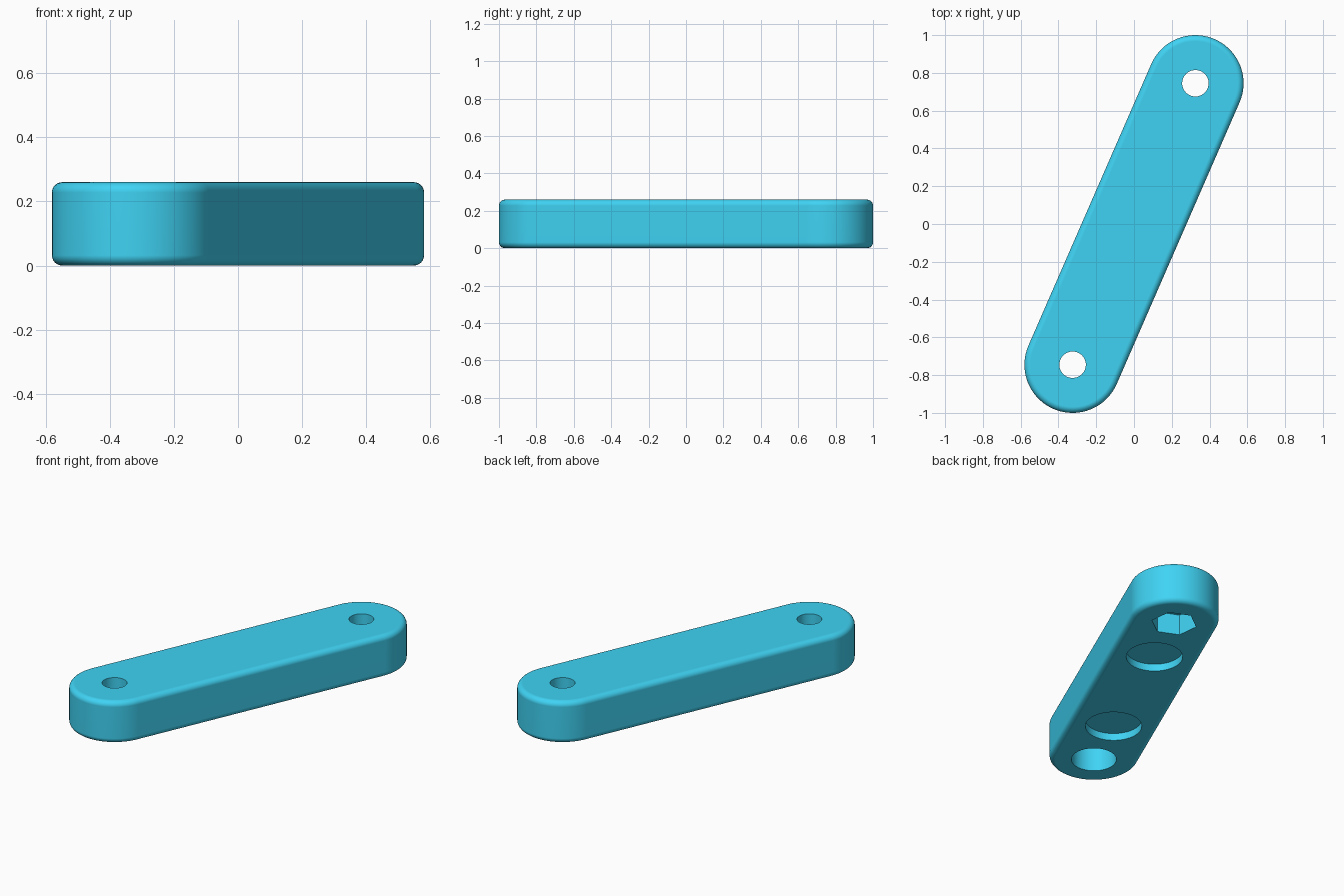
import bpy, bmesh
from math import pi, sin, cos, atan2, hypot

if "Cube" in bpy.data.objects:
    bpy.data.objects.remove(bpy.data.objects["Cube"])

HX, HY = 0.325, 0.745          # bolt hole centre
HALF = hypot(HX, HY)           # half hole spacing
ANGLE = atan2(HY, HX)          # direction of the bar
R, H, F = 0.255, 0.26, 0.032   # end radius, thickness, edge rounding


def finish(bm, name):
    mesh = bpy.data.meshes.new(name)
    bmesh.ops.recalc_face_normals(bm, faces=bm.faces)
    bm.to_mesh(mesh)
    bm.free()
    ob = bpy.data.objects.new(name, mesh)
    bpy.context.collection.objects.link(ob)
    ob.rotation_euler.z = ANGLE
    return ob


def stadium(bm, r, z, n=40):
    ring = []
    for side in (1, -1):
        for i in range(n + 1):
            a = -pi / 2 + pi * i / n
            ring.append(bm.verts.new((side * (HALF + r * cos(a)), side * r * sin(a), z)))
    return ring


def prism(name, x, r, z0, z1, sides, turn=0.0):
    bm = bmesh.new()
    ring = [bm.verts.new((x + r * cos(turn + 2 * pi * i / sides),
                          r * sin(turn + 2 * pi * i / sides), z0)) for i in range(sides)]
    face = bm.faces.new(ring)
    top = bmesh.ops.extrude_face_region(bm, geom=[face])
    verts = [v for v in top["geom"] if isinstance(v, bmesh.types.BMVert)]
    bmesh.ops.translate(bm, verts=verts, vec=(0, 0, z1 - z0))
    ob = finish(bm, name)
    ob.hide_render = True
    return ob


# Round-ended bar with rounded top and bottom edges
bm = bmesh.new()
steps = 6
profile = [(R - F + F * sin(pi / 2 * i / steps), F - F * cos(pi / 2 * i / steps))
           for i in range(steps + 1)]
profile += [(r, H - z) for r, z in reversed(profile)]
rings = [stadium(bm, r, z) for r, z in profile]
for a, b in zip(rings, rings[1:]):
    for i in range(len(a)):
        j = (i + 1) % len(a)
        bm.faces.new((a[i], a[j], b[j], b[i]))
bm.faces.new(rings[0][::-1])
bm.faces.new(rings[-1])
bar = finish(bm, "link_bar")

# Bolt holes, bolt head bore, nut pocket and shallow round recesses
cutters = [prism("bolt_head_bore", -HALF, 0.129, -0.1, 0.15, 64),
           prism("nut_pocket", HALF, 0.132, -0.1, 0.13, 6, pi / 6)]
for s in (-1, 1):
    cutters.append(prism("bolt_hole", s * HALF, 0.07, -0.2, H + 0.1, 48))
    cutters.append(prism("round_recess", s * HALF * 0.51, 0.162, -0.1, 0.045, 64))

bpy.context.view_layer.objects.active = bar
for c in cutters:
    mod = bar.modifiers.new(c.name, "BOOLEAN")
    mod.operation, mod.solver, mod.object = "DIFFERENCE", "EXACT", c
    bpy.ops.object.modifier_apply(modifier=mod.name)
for c in cutters:
    bpy.data.objects.remove(c)

# Smooth shading and blue plastic
bpy.ops.object.select_all(action="DESELECT")
bar.select_set(True)
bpy.ops.object.shade_smooth_by_angle(angle=pi / 6)
weighted = bar.modifiers.new("weighted_normals", "WEIGHTED_NORMAL")
weighted.keep_sharp = True
blue = bpy.data.materials.new("blue_plastic")
blue.diffuse_color = (0.05, 0.65, 0.9, 1)
blue.use_nodes = True
blue.node_tree.nodes["Principled BSDF"].inputs["Base Color"].default_value = blue.diffuse_color
bar.data.materials.clear()
bar.data.materials.append(blue)
